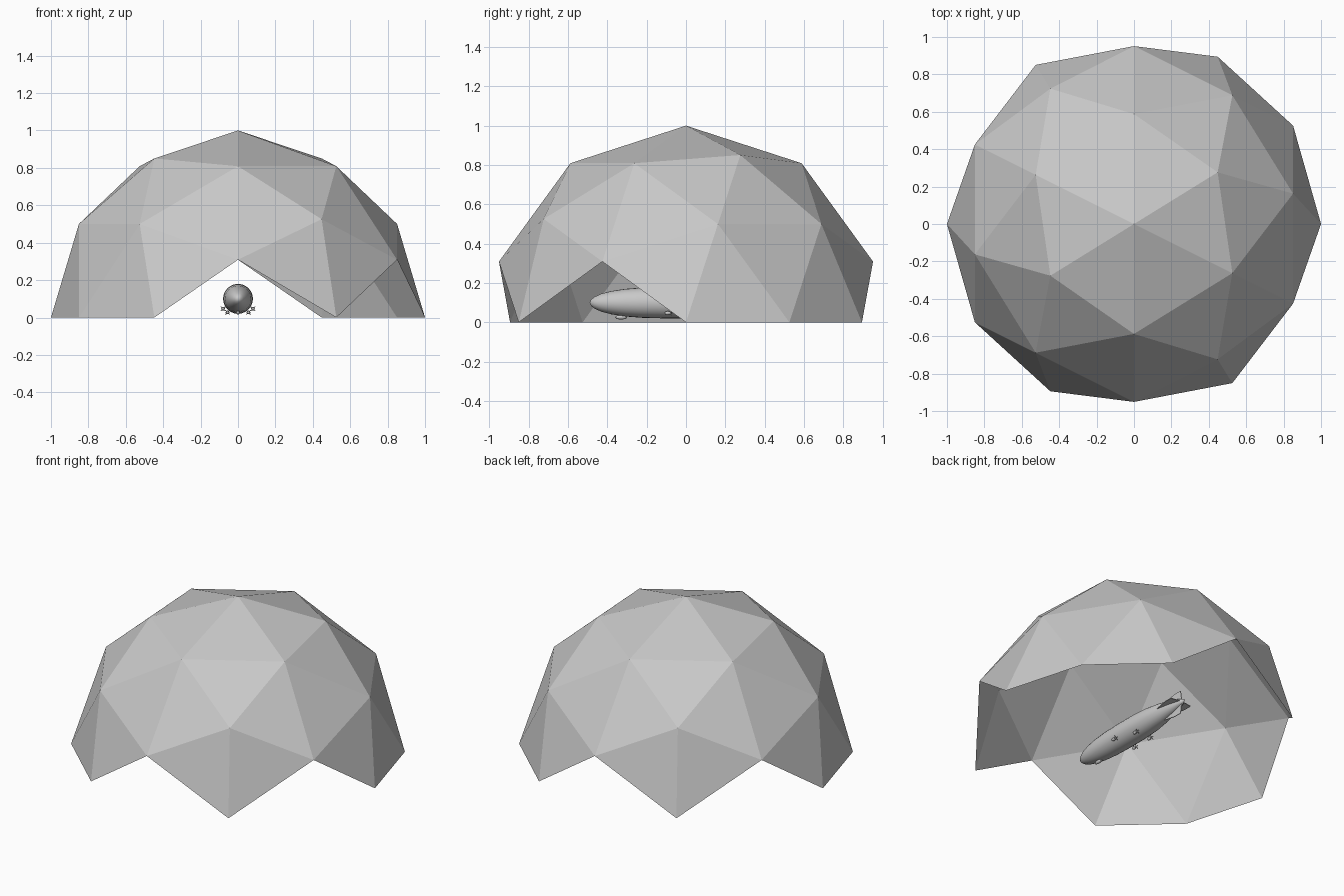
import bpy, bmesh, math
from mathutils import Vector, Matrix

if "Cube" in bpy.data.objects:
    bpy.data.objects.remove(bpy.data.objects["Cube"])


def material(name, v):
    m = bpy.data.materials.new(name)
    m.diffuse_color = (v, v, v, 1)
    m.use_nodes = True
    m.node_tree.nodes["Principled BSDF"].inputs["Base Color"].default_value = m.diffuse_color
    return m


GREY = material("plain grey", 0.58)


def finish(name, bm, smooth=False):
    me = bpy.data.meshes.new(name)
    bm.to_mesh(me)
    bm.free()
    me.materials.append(GREY)
    ob = bpy.data.objects.new(name, me)
    bpy.context.collection.objects.link(ob)
    if smooth:
        bpy.ops.object.select_all(action='DESELECT')
        ob.select_set(True)
        bpy.context.view_layer.objects.active = ob
        bpy.ops.object.shade_smooth_by_angle(angle=math.radians(35))
    return ob


def lathe(name, profile, centre, sides):
    """Revolve (y, radius) points about a lengthwise axis through centre."""
    bm = bmesh.new()
    vs = [bm.verts.new((r, y, 0)) for y, r in profile]
    es = [bm.edges.new(p) for p in zip(vs, vs[1:])]
    bmesh.ops.spin(bm, geom=vs + es, cent=(0, 0, 0), axis=(0, 1, 0),
                   angle=2 * math.pi, steps=sides)
    bmesh.ops.remove_doubles(bm, verts=bm.verts[:], dist=1e-5)
    bmesh.ops.recalc_face_normals(bm, faces=bm.faces[:])
    bmesh.ops.translate(bm, verts=bm.verts[:], vec=centre)
    return finish(name, bm, True)


def box(name, size, centre, rot_y=0):
    bm = bmesh.new()
    m = (Matrix.Translation(centre) @ Matrix.Rotation(rot_y, 4, 'Y')
         @ Matrix.Diagonal((*size, 1)))
    bmesh.ops.create_cube(bm, size=1, matrix=m)
    return finish(name, bm)


# Geodesic dome: icosahedron split once, edge midpoint up, whole upper faces kept
phi = (1 + 5 ** 0.5) / 2
ico = []
for s in (-1, 1):
    for t in (-1, 1):
        ico += [Vector(p).normalized() for p in
                ((s, 0, t * phi), (t * phi, s, 0), (0, t * phi, s))]
mids = [(p + q).normalized() for i, p in enumerate(ico) for q in ico[:i]
        if (p - q).length < 1.1]
bm = bmesh.new()
for p in ico + mids:
    bm.verts.new(p)
bmesh.ops.convex_hull(bm, input=bm.verts[:])
bmesh.ops.rotate(bm, verts=bm.verts[:], cent=(0, 0, 0),
                 matrix=Matrix.Rotation(math.atan(1 / phi), 3, 'Z'))
bmesh.ops.delete(bm, geom=[f for f in bm.faces
                           if min(v.co.z for v in f.verts) < -0.01], context='FACES')
bmesh.ops.recalc_face_normals(bm, faces=bm.faces[:])
if sum(f.normal.dot(f.calc_center_median()) for f in bm.faces) < 0:
    bmesh.ops.reverse_faces(bm, faces=bm.faces[:])
finish("dome", bm)

# Airship hull
AXIS = 0.1
lathe("airship_hull", [(-.49, 0), (-.483, .016), (-.465, .030), (-.43, .046),
                       (-.38, .059), (-.31, .070), (-.22, .077), (-.1, .08),
                       (.04, .08), (.16, .074), (.27, .060), (.37, .040),
                       (.44, .019), (.475, 0)], (0, 0, AXIS), 24)

# Four tail fins in a cross
for i in range(4):
    bm = bmesh.new()
    outline = [(.27, .056), (.38, .077), (.435, .077), (.445, .012), (.36, .012)]
    face = bm.faces.new([bm.verts.new((-.002, y, r)) for y, r in outline])
    ext = bmesh.ops.extrude_face_region(bm, geom=[face])
    bmesh.ops.translate(bm, vec=(.004, 0, 0),
                        verts=[g for g in ext['geom'] if isinstance(g, bmesh.types.BMVert)])
    bmesh.ops.recalc_face_normals(bm, faces=bm.faces[:])
    bmesh.ops.rotate(bm, verts=bm.verts[:], cent=(0, 0, 0),
                     matrix=Matrix.Rotation(i * math.pi / 2, 3, 'Y'))
    bmesh.ops.translate(bm, verts=bm.verts[:], vec=(0, 0, AXIS))
    finish("tail_fin", bm)

# Cabin under the nose
lathe("cabin", [(-.36, 0), (-.355, .007), (-.34, .011), (-.32, .011),
                (-.305, .007), (-.30, 0)], (0, 0, .026), 12)

# Engine pods with struts and propellers
for x, y, z in ((.08, -.09, .047), (.056, .08, .027)):
    for side in (-1, 1):
        c = Vector((side * x, y, z))
        lathe("engine_pod", [(-.018, 0), (-.016, .007), (-.006, .010),
                             (.008, .008), (.018, 0)], c, 10)
        inward = Vector((0, y, AXIS)) - c
        box("pod_strut", (.003, .008, .03), c + inward.normalized() * .015,
            math.atan2(inward.x, inward.z))
        for turn in (0, math.pi / 2):
            box("propeller", (.034, .002, .004), c + Vector((0, .018, 0)),
                turn + math.pi / 4)
